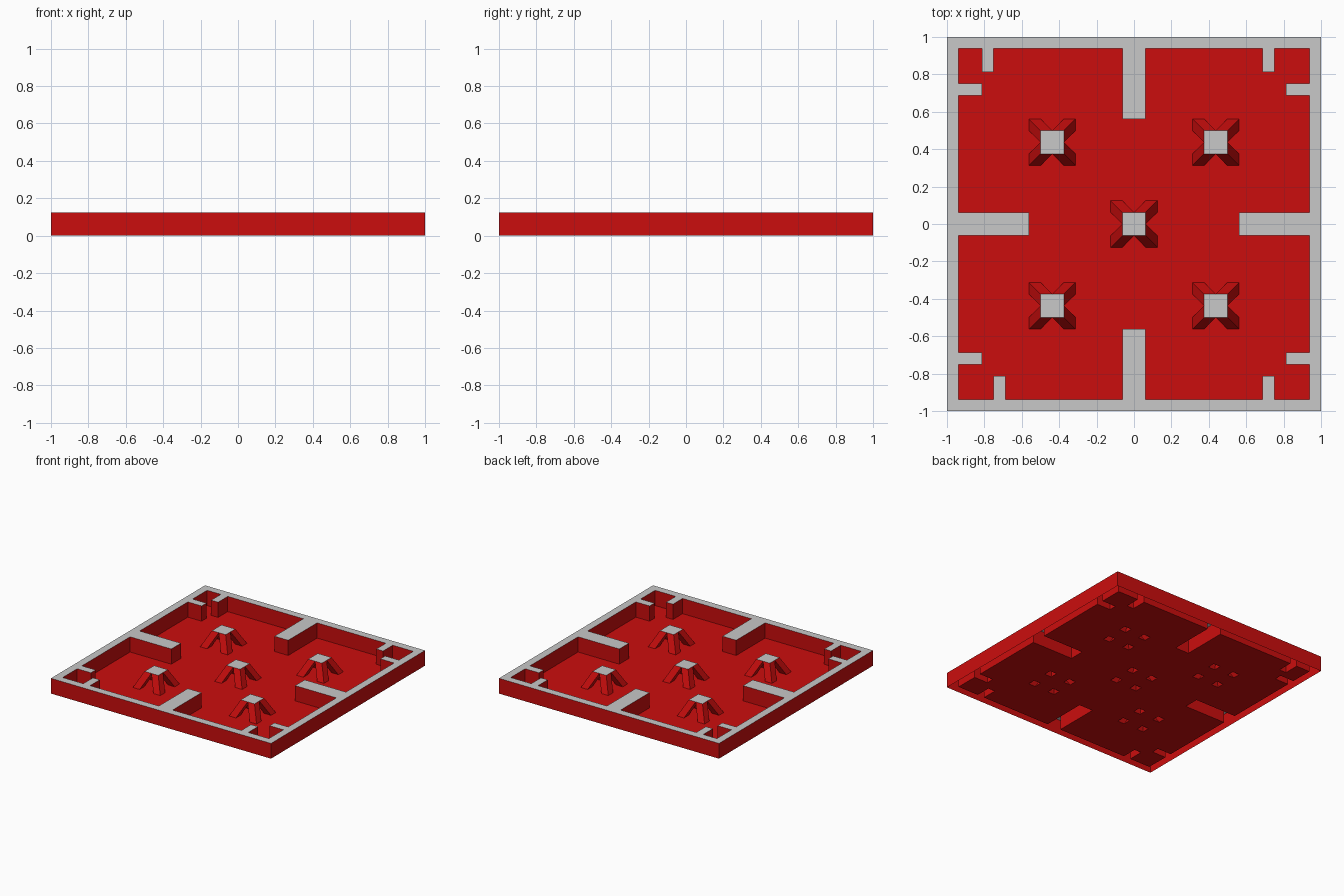
import bpy, bmesh

if "Cube" in bpy.data.objects:
    bpy.data.objects.remove(bpy.data.objects["Cube"])

U = 1 / 16          # all parts sit on a 1/16 unit grid
H = 0.125           # overall height


def material(name, rgb):
    m = bpy.data.materials.new(name)
    m.diffuse_color = (*rgb, 1)
    m.use_nodes = True
    m.node_tree.nodes["Principled BSDF"].inputs["Base Color"].default_value = m.diffuse_color
    return m


RED = material("red", (0.6, 0.004, 0.004))
GREY = material("light grey", (0.58, 0.58, 0.58))


def finish(bm, name):
    bmesh.ops.remove_doubles(bm, verts=bm.verts, dist=1e-5)
    # faces lying at the top height are grey, the rest red
    for f in bm.faces:
        f.material_index = int(min(v.co.z for v in f.verts) > H - 1e-4)
    me = bpy.data.meshes.new(name)
    bm.to_mesh(me)
    bm.free()
    me.materials.append(RED)
    me.materials.append(GREY)
    ob = bpy.data.objects.new(name, me)
    bpy.context.collection.objects.link(ob)
    return ob


def quad(bm, pts):
    bm.faces.new([bm.verts.new(p) for p in pts])


# wall layout as rectangles (x0, y0, x1, y1) in grid units: rim
walls = [(-16, -16, 16, -15), (-16, 15, 16, 16), (-16, -15, -15, 15), (15, -15, 16, 15)]
# long middle ribs
walls += [(-1, -15, 1, -9), (-1, 9, 1, 15), (-15, -1, -9, 1), (9, -1, 15, 1)]
# corner tabs on the left and right walls
for y in (-12, 11):
    walls += [(-15, y, -13, y + 1), (13, y, 15, y + 1)]
# corner tabs on the front and back walls (back left one is offset)
walls += [(-12, -15, -11, -13), (11, -15, 12, -13), (-13, 13, -12, 15), (11, 13, 12, 15)]

# pin positions and the four feet of each pin
pins = [(0, 0)] + [(x, y) for x in (-7, 7) for y in (-7, 7)]
signs = [(1, 1), (-1, 1), (-1, -1), (1, -1)]
feet = []
for px, py in pins:
    for sx, sy in signs:
        xs, ys = sorted((px + sx, px + 2 * sx)), sorted((py + sy, py + 2 * sy))
        feet.append((xs[0], ys[0], xs[1], ys[1]))

# shared grid lines taken from all rectangles
rects = walls + feet
gx = sorted({r[i] for r in rects for i in (0, 2)})
gy = sorted({r[i] for r in rects for i in (1, 3)})


def inside(x, y, group):
    return any(a < x < c and b < y < d for a, b, c, d in group)


floor_bm, wall_bm = bmesh.new(), bmesh.new()
for i in range(len(gx) - 1):
    for j in range(len(gy) - 1):
        x0, x1, y0, y1 = gx[i], gx[i + 1], gy[j], gy[j + 1]
        mx, my = (x0 + x1) / 2, (y0 + y1) / 2
        corners = [(x0, y0), (x1, y0), (x1, y1), (x0, y1)]
        if inside(mx, my, walls):
            # hollow wall: top cap plus sides, open underneath
            quad(wall_bm, [(x * U, y * U, H) for x, y in corners])
            outs = [(mx, y0 - .1), (x1 + .1, my), (mx, y1 + .1), (x0 - .1, my)]
            for k, (ox, oy) in enumerate(outs):
                if not inside(ox, oy, walls):
                    (ax, ay), (bx, by) = corners[k], corners[(k + 1) % 4]
                    quad(wall_bm, [(ax * U, ay * U, 0), (bx * U, by * U, 0),
                                   (bx * U, by * U, H), (ax * U, ay * U, H)])
        elif not inside(mx, my, feet):
            quad(floor_bm, [(x * U, y * U, 0) for x, y in corners])

finish(floor_bm, "tray_floor")
finish(wall_bm, "rim_and_ribs")

# pins: four hollow legs leaning inward under a square top
for n, (px, py) in enumerate(pins):
    bm = bmesh.new()
    for sx, sy in signs:
        def ring(o, z):
            c = [(o, o), (o + 1, o), (o + 1, o + 1), (o, o + 1)]
            p = [((px + sx * a) * U, (py + sy * b) * U, z) for a, b in c]
            return p if sx * sy > 0 else p[::-1]
        low, top = ring(1, 0), ring(0, H)
        quad(bm, top)
        for k in range(4):
            m = (k + 1) % 4
            quad(bm, [low[k], low[m], top[m], top[k]])
    finish(bm, f"four_legged_pin_{n + 1}")
